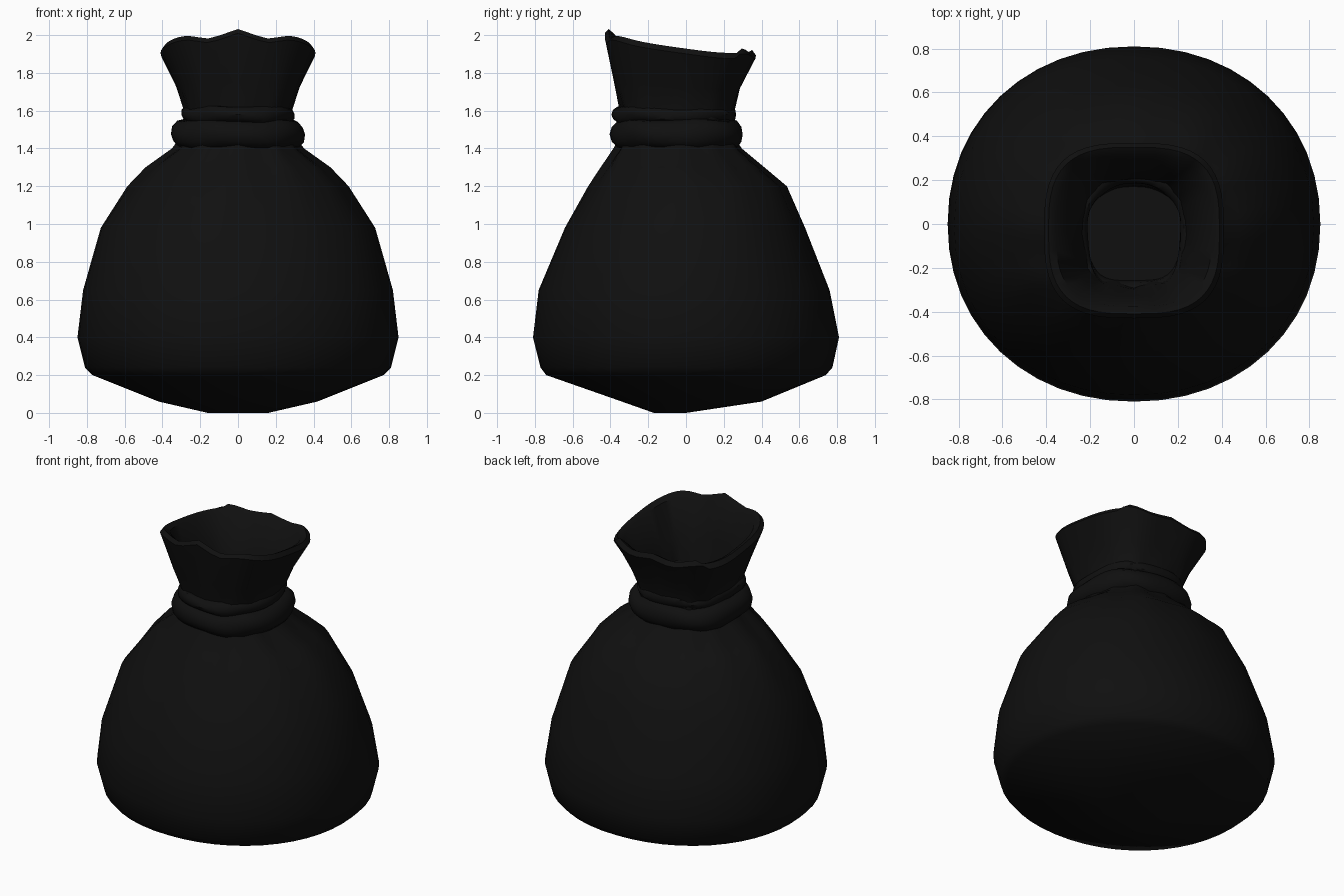
import bpy, bmesh, math

if "Cube" in bpy.data.objects:
    bpy.data.objects.remove(bpy.data.objects["Cube"])

N = 48
mat = bpy.data.materials.new("black_cloth")
mat.diffuse_color = (0.005, 0.005, 0.005, 1)
mat.use_nodes = True
mat.node_tree.nodes["Principled BSDF"].inputs["Base Color"].default_value = mat.diffuse_color


def finish(name, bm):
    bmesh.ops.recalc_face_normals(bm, faces=bm.faces)
    me = bpy.data.meshes.new(name)
    bm.to_mesh(me)
    bm.free()
    ob = bpy.data.objects.new(name, me)
    bpy.context.collection.objects.link(ob)
    me.materials.append(mat)
    bpy.ops.object.select_all(action='DESELECT')
    ob.select_set(True)
    bpy.context.view_layer.objects.active = ob
    bpy.ops.object.shade_smooth_by_angle(angle=math.radians(40))


def outline(t, hx, y0, y1, e):
    # squared-off oval; t = 0 at the front
    s, c = math.sin(t), -math.cos(t)
    x = hx * math.copysign(abs(s) ** (2 / e), s)
    y = (y0 + y1) / 2 + (y1 - y0) / 2 * math.copysign(abs(c) ** (2 / e), c)
    return x, y


def bridge(bm, rings, closed=False):
    pairs = list(zip(rings, rings[1:]))
    if closed:
        pairs.append((rings[-1], rings[0]))
    for a, b in pairs:
        for i in range(len(a)):
            j = (i + 1) % len(a)
            bm.faces.new((a[i], a[j], b[j], b[i]))


def crease(t, z):
    # gathers below the neck, mirrored in x, deepest near z = 1.35
    u = abs(math.atan2(math.sin(t), math.cos(t)))
    depth = 0.018 * max(0, 1 - abs(z - 1.35) / 0.4)
    return depth * (0.6 * math.cos(12 * u) + 0.4 * math.cos(7 * u + 1))


def rim_lift(x, y):
    # uneven mouth: high in front with a small peak, low at the back
    z = -0.14 * y + 0.01 * math.cos(22 * x)
    if y > 0.28:
        z += 0.025
    if y < -0.3:
        z += 0.03 * max(0, 1 - abs(x) / 0.16)
    return z


# Sack profile: height, half width, front y, back y
body = [
    (0.00, .16, -.17, .00), (0.06, .42, -.34, .40), (0.20, .77, -.74, .74),
    (0.24, .81, -.77, .775), (0.40, .85, -.81, .81), (0.65, .82, -.78, .76),
    (0.98, .725, -.64, .63), (1.20, .575, -.51, .53), (1.30, .475, -.44, .41),
    (1.40, .335, -.37, .29),
]
collar = [(1.48, .28, -.33, .24), (1.60, .28, -.345, .255),
          (1.72, .325, -.38, .285), (1.91, .41, -.43, .37)]


def inset(level, d, dz=0):
    z, hx, y0, y1 = level
    return (z + dz, hx - d, y0 + d, y1 - d)


# Outside, rounded lip, then the inner wall back down into the neck
levels = body + collar + [inset(collar[-1], 0.02, 0.025)]
levels += [inset(c, 0.055) for c in reversed(collar)]
bm = bmesh.new()
rings = []
for z, hx, y0, y1 in levels:
    square = 2.1 + 0.9 * min(1, max(0, (z - 1.25) / 0.45))
    lift = min(1, max(0, (z - 1.62) / 0.29))
    ring = []
    for i in range(N):
        t = 2 * math.pi * i / N
        x, y = outline(t, hx, y0, y1, square)
        k = 1 + crease(t, z) / hx
        ring.append(bm.verts.new((x * k, y * k, z + lift * rim_lift(x, y))))
    rings.append(ring)
bridge(bm, rings)
bm.faces.new(rings[0])
bm.faces.new(rings[-1])
finish("sack", bm)


# Rolled cloth ties around the neck, with slanted wrinkles
def tie(name, z, hx, y0, y1, ry, rz, wobble):
    bm = bmesh.new()
    rings = []
    for i in range(N):
        t = 2 * math.pi * i / N
        cx, cy = outline(t, hx, y0, y1, 2.5)
        d = math.hypot(cx, cy + 0.05)
        ring = []
        for k in range(12):
            a = 2 * math.pi * k / 12
            s = 1 + wobble * math.cos(2 * a + 5 * t)
            r = ry * s * math.cos(a) / d
            ring.append(bm.verts.new((cx + cx * r, cy + (cy + 0.05) * r,
                                      z + rz * s * math.sin(a))))
        rings.append(ring)
    bridge(bm, rings, closed=True)
    finish(name, bm)


tie("lower_tie", 1.475, .285, -.33, .235, .07, .078, .07)
tie("upper_tie", 1.58, .255, -.345, .225, .045, .045, .12)
